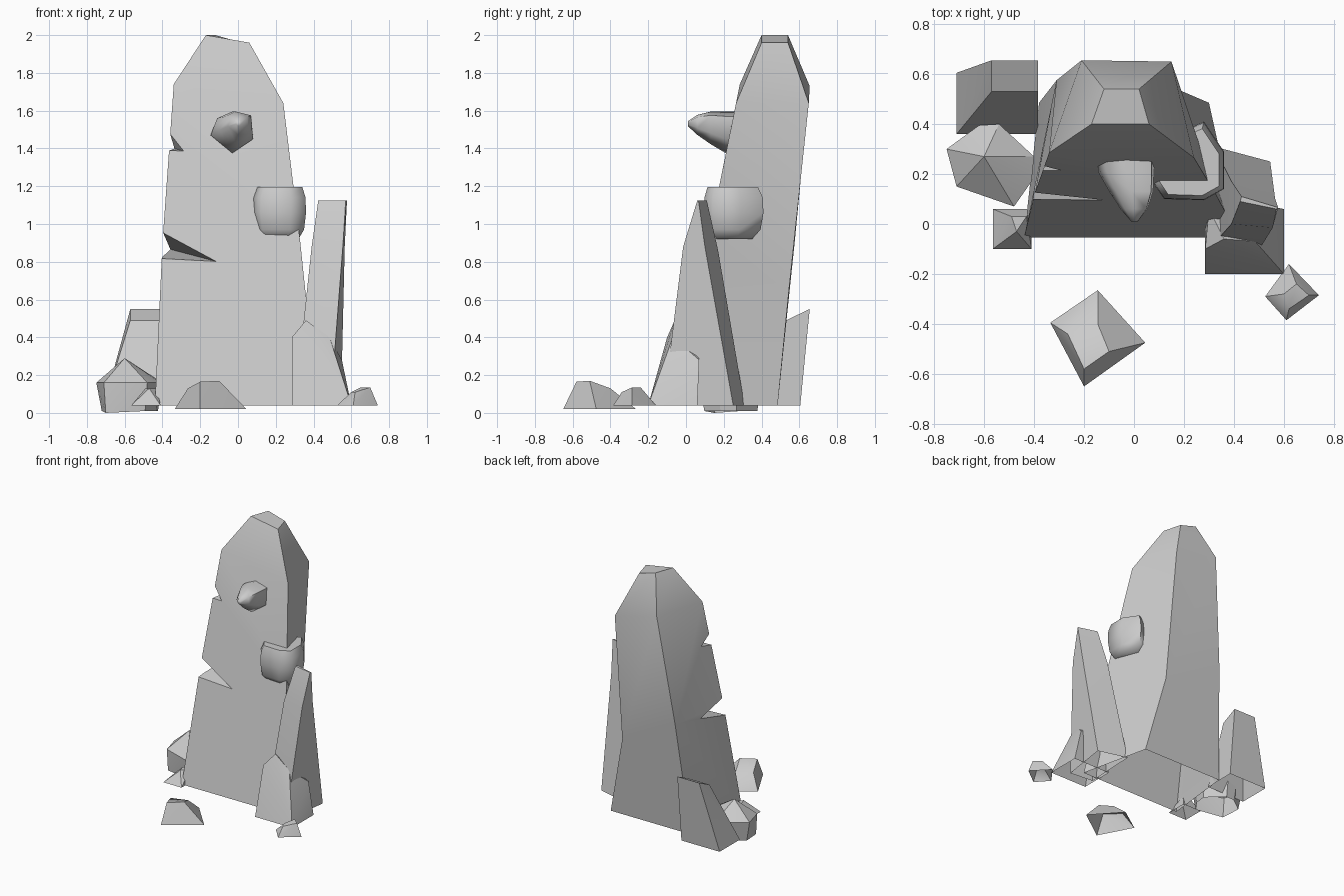
import bpy
import bmesh
from mathutils import Vector

default_cube = bpy.data.objects.get("Cube")
if default_cube:
    bpy.data.objects.remove(default_cube, do_unlink=True)

GROUND = .04

# One stone grey for everything
stone = bpy.data.materials.new("stone_grey")
stone.use_nodes = True
stone_colour = (.6, .6, .6, 1)
stone.diffuse_color = stone_colour
stone.node_tree.nodes["Principled BSDF"].inputs["Base Color"].default_value = stone_colour


def finish(name, bm):
    """Turn a bmesh into a named, linked object with the stone material."""
    bmesh.ops.recalc_face_normals(bm, faces=bm.faces)
    mesh = bpy.data.meshes.new(name)
    bm.to_mesh(mesh)
    bm.free()
    mesh.materials.append(stone)
    obj = bpy.data.objects.new(name, mesh)
    bpy.context.scene.collection.objects.link(obj)
    return obj


def open_bottom(obj):
    """Remove the hidden faces that rest on the ground."""
    bm = bmesh.new()
    bm.from_mesh(obj.data)
    resting = [f for f in bm.faces
               if f.normal.z < -.9 and f.calc_center_median().z < GROUND + .01]
    bmesh.ops.delete(bm, geom=resting, context="FACES")
    bm.to_mesh(obj.data)
    bm.free()


def shade(obj, angle=.5):
    """Smooth shading that keeps the hard rock edges."""
    bpy.ops.object.select_all(action="DESELECT")
    obj.select_set(True)
    bpy.context.view_layer.objects.active = obj
    bpy.ops.object.shade_smooth_by_angle(angle=angle)


def loft(name, rings):
    """Skin a stack of rings that have equal point counts, and cap both ends."""
    bm = bmesh.new()
    layers = [[bm.verts.new(point) for point in ring] for ring in rings]
    count = len(layers[0])
    for lower, upper in zip(layers, layers[1:]):
        for i in range(count):
            j = (i + 1) % count
            bm.faces.new((lower[i], lower[j], upper[j], upper[i]))
    bm.faces.new(layers[0])
    bm.faces.new(layers[-1])
    return finish(name, bm)


def hull(name, points):
    """Faceted stone: the convex hull of a few corner points."""
    bm = bmesh.new()
    for point in points:
        bm.verts.new(point)
    bmesh.ops.convex_hull(bm, input=bm.verts)
    spare = [v for v in bm.verts if not v.link_faces]
    bmesh.ops.delete(bm, geom=spare, context="VERTS")
    return finish(name, bm)


def at_height(z, outline):
    return [(x, y, z) for x, y in outline]


def box_base(left, right, front, back, z=GROUND):
    return at_height(z, [(left, front), (right, front), (right, back), (left, back)])


def scaled(outline, factor, shift=(0, 0)):
    """Scale a flat outline about its middle, then shift it."""
    middle = sum((Vector(p) for p in outline), Vector((0, 0))) / len(outline)
    return [tuple(middle + (Vector(p) - middle) * factor + Vector(shift)) for p in outline]


def cut_notch(target, name, start, end, floor, ceiling):
    """Cut a wedge whose inner crease runs from start to end."""
    start, end = Vector(start), Vector(end)
    sides = [Vector((0, 0, 0)), Vector(floor), Vector(ceiling)]
    cutter = hull(name, [base + side for base in (start, end) for side in sides])
    cutter.hide_render = True
    modifier = target.modifiers.new(name, "BOOLEAN")
    modifier.operation = "DIFFERENCE"
    modifier.solver = "EXACT"
    modifier.object = cutter
    bpy.context.view_layer.objects.active = target
    bpy.ops.object.modifier_apply(modifier=name)
    bpy.data.objects.remove(cutter, do_unlink=True)


# Tall leaning pillar: rings run front left, front right, back right, back left
pillar = loft("main_pillar", [
    at_height(GROUND, [(-.44, -.055), (.42, -.055), (.3, .485), (-.38, .485)]),
    [(-.4, .115, .9), (.33, .115, .9), (.16, .545, .65), (-.31, .575, .9)],
    [(-.34, .285, 1.74), (.24, .265, 1.64), (.15, .65, 1.64), (-.21, .655, 1.73)],
    [(-.17, .4, 2), (.06, .4, 1.96), (.02, .54, 1.96), (-.12, .54, 2)],
])
cut_notch(pillar, "large_notch", (-.07, .05, .79), (-.45, .43, .89),
          floor=(-.6, 0, .03), ceiling=(-.56, 0, .32))
cut_notch(pillar, "small_notch", (-.28, .2, 1.385), (-.38, .37, 1.41),
          floor=(-.5, 0, .01), ceiling=(-.25, 0, .36))
open_bottom(pillar)
shade(pillar)

# Thin spire beside the pillar
spire = loft("side_spire", [
    at_height(GROUND, [(.3, -.1), (.49, -.12), (.545, .25), (.32, .31)]),
    [(.39, 0, .88), (.555, -.015, .88), (.565, .1, .88), (.39, .17, .86)],
    at_height(1.125, [(.425, .09), (.57, .06), (.577, .066), (.43, .11)]),
])
open_bottom(spire)
shade(spire)

# Round knob on the upper front: outline in x and z, tapering forward
knob_outline = [(-.145, 1.47), (-.11, 1.56), (-.03, 1.595), (.07, 1.57), (.08, 1.45), (-.03, 1.375)]
knob_steps = [(.34, 1, 0), (.21, 1, 0), (.13, .78, .02), (.06, .48, .03), (.01, .12, .03)]
upper_knob = loft("upper_knob", [
    [(x, y, z) for x, z in scaled(knob_outline, size, (rise, rise))]
    for y, size, rise in knob_steps
])
shade(upper_knob, 1.2)

# Round knob wrapping the front corner
corner_outline = [(.08, .16), (.12, .1), (.28, .095), (.36, .14), (.36, .29), (.28, .41), (.15, .35)]
corner_steps = [(.92, .68), (.97, .92), (1.06, 1), (1.14, .98), (1.195, .85)]
corner_knob = loft("corner_knob", [
    at_height(z, scaled(corner_outline, size)) for z, size in corner_steps
])
shade(corner_knob, 1.2)

# Loose stones around the foot
belt = [(-.75, .3), (-.62, .395), (-.54, .4), (-.4, .27), (-.41, .17), (-.48, .07), (-.71, .15)]
stones = {
    "spire_foot_stone": box_base(.285, .6, -.2, .06) + [
        (.285, -.1, .4), (.36, -.06, .49), (.485, -.07, .4), (.55, .07, .28), (.3, .06, .4)],
    "back_block": box_base(-.71, -.385, .36, .605) + [
        (x, y, z) for x in (-.57, -.385) for y, z in ((.655, .55), (.53, .49))],
    "side_boulder": at_height(.16, belt) + at_height(.01, scaled(belt, .85)) + [
        (-.7, .15, 0), (-.6, .27, .29)],
    "corner_pebble": box_base(-.565, -.41, -.1, .06) + at_height(.13, [
        (-.49, .03), (-.43, .03), (-.47, -.03)]),
    "front_stone": at_height(.02, [(-.335, -.395), (-.145, -.265), (.045, -.475), (-.2, -.65)]) + [
        (-.2, -.58, .165), (-.1, -.51, .17), (-.145, -.4, .13), (-.265, -.44, .13)],
    "front_pebble": at_height(GROUND, [(.525, -.29), (.62, -.16), (.74, -.285), (.61, -.385)]) + [
        (.65, -.24, .135), (.7, -.285, .135), (.62, -.34, .11), (.6, -.28, .11)],
}
for stone_name, corners in stones.items():
    loose_stone = hull(stone_name, corners)
    open_bottom(loose_stone)
    shade(loose_stone)
